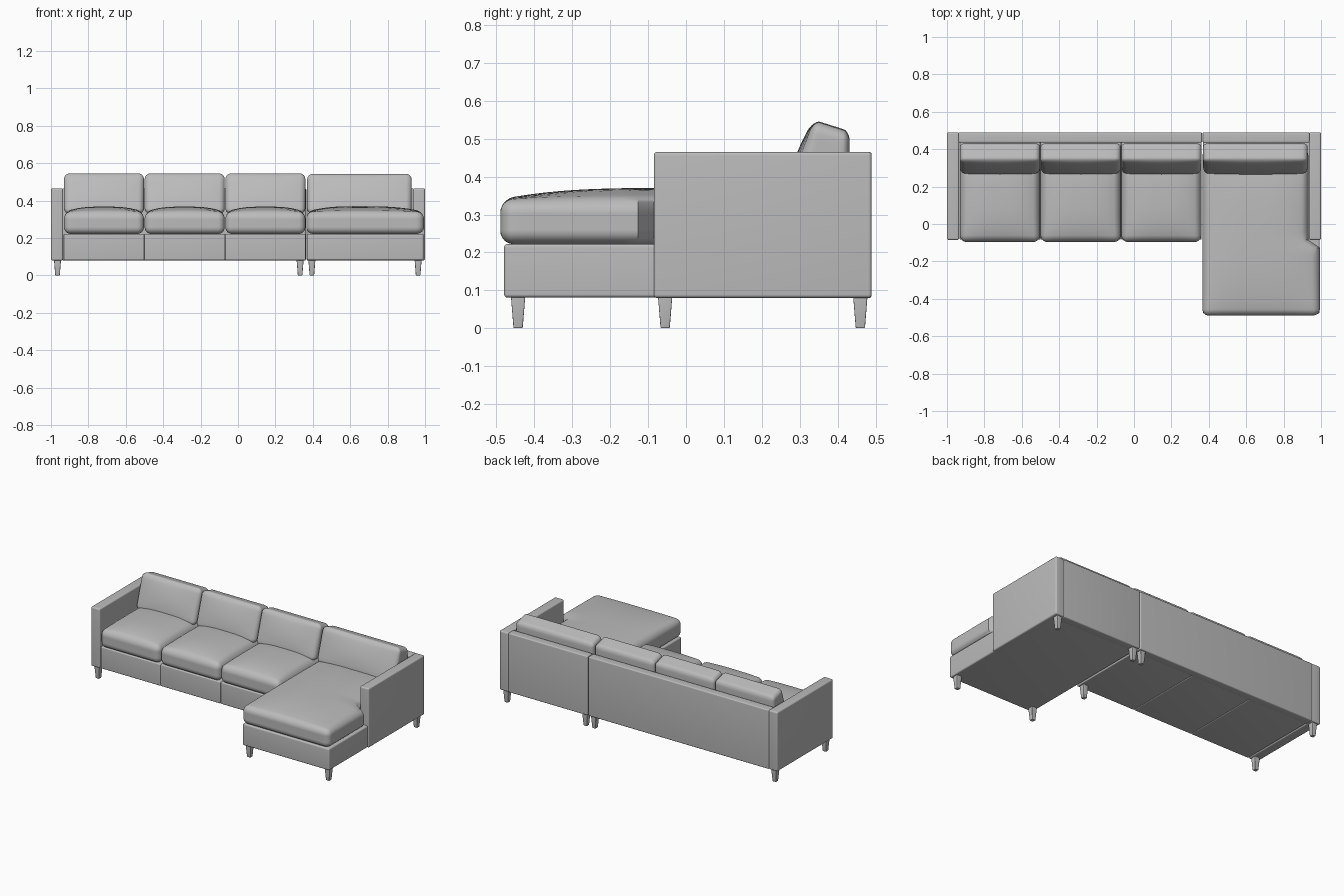
import bpy, bmesh, math
from mathutils import Vector

if "Cube" in bpy.data.objects:
    bpy.data.objects.remove(bpy.data.objects["Cube"])


def material(name, rgb):
    m = bpy.data.materials.new(name)
    m.diffuse_color = (*rgb, 1)
    m.use_nodes = True
    m.node_tree.nodes["Principled BSDF"].inputs["Base Color"].default_value = m.diffuse_color
    return m


FABRIC = material("grey upholstery", (0.5, 0.5, 0.5))


def finish(name, bm, angle=40):
    me = bpy.data.meshes.new(name)
    bmesh.ops.recalc_face_normals(bm, faces=bm.faces)
    bm.to_mesh(me)
    bm.free()
    ob = bpy.data.objects.new(name, me)
    bpy.context.collection.objects.link(ob)
    me.materials.append(FABRIC)
    bpy.ops.object.select_all(action='DESELECT')
    ob.select_set(True)
    bpy.context.view_layer.objects.active = ob
    bpy.ops.object.shade_smooth_by_angle(angle=math.radians(angle))
    return ob


def rounded_box(name, x, y, z, r, warp=None, inner=0, steps=3):
    """Box with round edges; warp(p, n) moves each point, n being its place in -1..1."""
    lo, hi = Vector((x[0], y[0], z[0])), Vector((x[1], y[1], z[1]))
    c, h = (lo + hi) / 2, (hi - lo) / 2
    bm = bmesh.new()
    bmesh.ops.create_cube(bm, size=2)
    for v in bm.verts:
        v.co = Vector(a * b for a, b in zip(v.co, h))
    # cut lines: dense near the edges, even in the middle
    for axis in range(3):
        flat = h[axis] - r
        cuts = [s * (flat + r * math.tan(math.pi / 4 * i / steps))
                for i in range(steps) for s in (-1, 1)]
        cuts += [flat * (2 * i / (inner + 1) - 1) for i in range(1, inner + 1)]
        no = Vector((0, 0, 0))
        no[axis] = 1
        for k in cuts:
            bmesh.ops.bisect_plane(bm, geom=bm.verts[:] + bm.edges[:] + bm.faces[:],
                                   dist=1e-6, plane_co=no * k, plane_no=no)
    for v in bm.verts:
        core = Vector(max(-(b - r), min(b - r, a)) for a, b in zip(v.co, h))
        d = v.co - core
        if d.length > 1e-7:
            v.co = core + d.normalized() * r
        n = Vector(a / b for a, b in zip(v.co, h))
        v.co += c
        if warp:
            warp(v.co, n)
    return finish(name, bm)


# Cushion shapes
def seat_warp(p, n):
    dome = max(0, 1 - abs(n.x) ** 3) * max(0, 1 - abs(n.y) ** 3)
    p.z += 0.03 * dome * max(0, n.z)


def chaise_warp(p, n):
    seat_warp(p, n)
    # wider in front of the arm
    if p.y < -0.088 and n.x > 0:
        p.x += 0.062 * n.x


def back_warp(p, n):
    w = (n.z + 1) / 2
    front = (1 - n.y) / 2
    p.y += 0.075 * w * front                      # leaning front
    p.y -= 0.015 * front * (1 - n.x ** 2) * (1 - n.z ** 2)
    p.z -= 0.03 * (1 - front) * w                 # top slopes to the rear


# Arms and back panels
for name, x in (("left_arm", (-1, -0.935)), ("right_arm", (0.935, 1))):
    rounded_box(name, x, (-0.085, 0.49), (0.08, 0.465), 0.009)
rounded_box("sofa_back", (-0.938, 0.363), (0.435, 0.49), (0.08, 0.465), 0.007)
rounded_box("chaise_back", (0.367, 0.938), (0.435, 0.49), (0.08, 0.465), 0.007)

# Sofa: three base panels, seat cushions and back cushions
edges = [-0.932, -0.501, -0.069, 0.362]
for i in range(3):
    a, b = edges[i], edges[i + 1]
    rounded_box(f"sofa_base_{i + 1}", (a, b), (-0.083, 0.45), (0.081, 0.222), 0.006)
    rounded_box(f"seat_cushion_{i + 1}", (a + .002, b - .002), (-0.096, 0.40),
                (0.222, 0.338), 0.035, seat_warp, 9)
    rounded_box(f"back_cushion_{i + 1}", (a + .002, b - .002), (0.262, 0.432),
                (0.33, 0.55), 0.03, back_warp, 7)

# Chaise: long base, stepped cushion and back cushion
rounded_box("chaise_base", (0.368, 0.992), (-0.48, 0.45), (0.081, 0.222), 0.009)
rounded_box("chaise_cushion", (0.366, 0.932), (-0.49, 0.40), (0.222, 0.340),
            0.035, chaise_warp, 19)
rounded_box("chaise_back_cushion", (0.37, 0.928), (0.262, 0.432),
            (0.33, 0.548), 0.03, back_warp, 7)

# Tapered legs
spots = [(-0.965, -0.055), (-0.965, 0.46), (0.332, -0.055), (0.332, 0.46),
         (0.395, -0.443), (0.395, 0.46), (0.963, -0.443), (0.963, 0.46)]
for i, (x, y) in enumerate(spots):
    def taper(p, n, x=x, y=y):
        s = 0.64 + 0.36 * (n.z + 1) / 2
        p.x, p.y = x + (p.x - x) * s, y + (p.y - y) * s
    rounded_box(f"leg_{i + 1}", (x - .019, x + .019), (y - .019, y + .019),
                (0, 0.086), 0.004, taper, steps=2)
